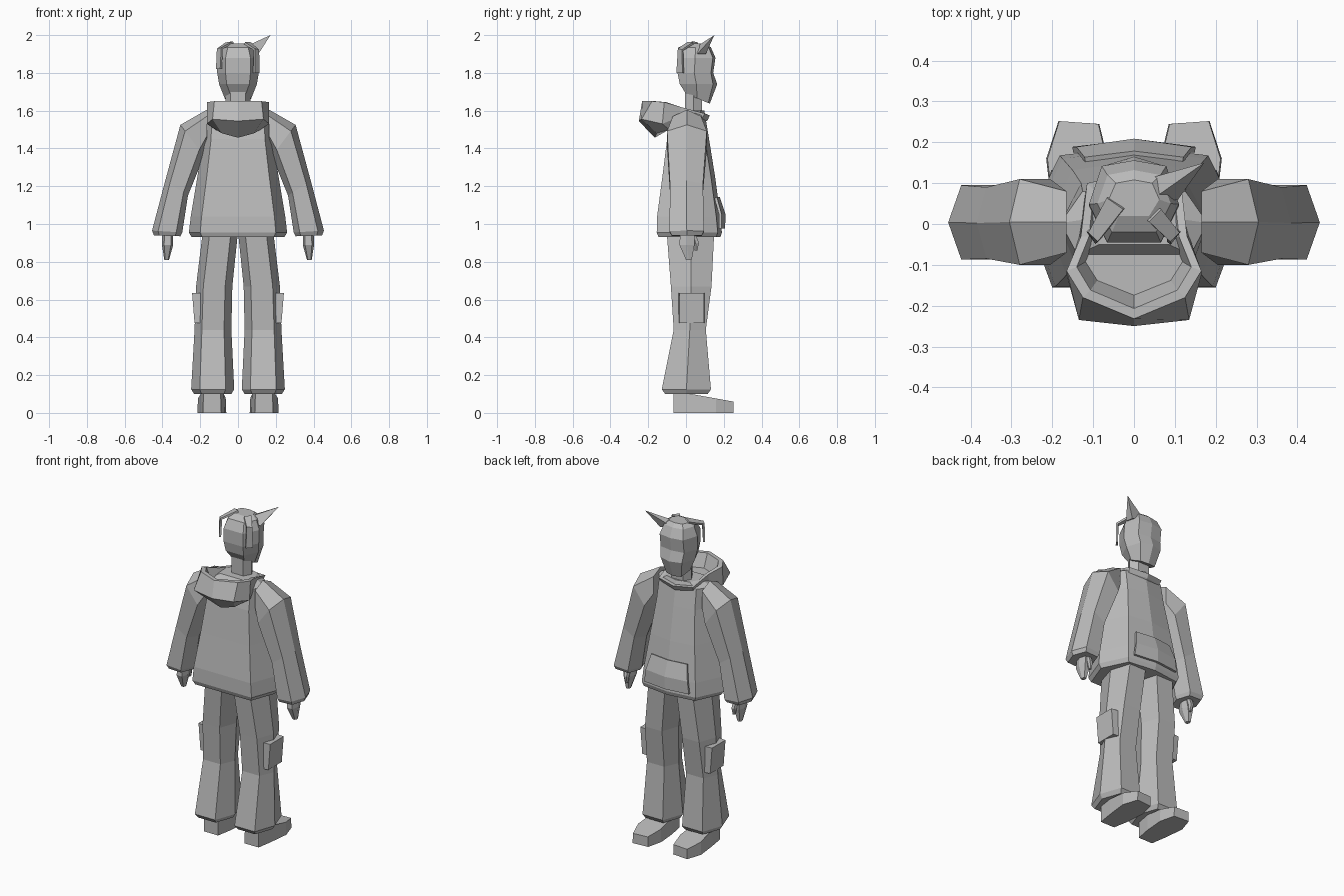
import bpy
import bmesh
from mathutils import Vector

cube = bpy.data.objects.get("Cube")
if cube:
    bpy.data.objects.remove(cube, do_unlink=True)

GREY = (0.5, 0.5, 0.5, 1)
grey = bpy.data.materials.new("plain grey")
grey.use_nodes = True
grey.diffuse_color = GREY
grey.node_tree.nodes["Principled BSDF"].inputs["Base Color"].default_value = GREY


def finish(name, bm, mirror=False, thickness=0):
    bmesh.ops.recalc_face_normals(bm, faces=bm.faces[:])
    mesh = bpy.data.meshes.new(name)
    bm.to_mesh(mesh)
    bm.free()
    mesh.materials.append(grey)
    obj = bpy.data.objects.new(name, mesh)
    bpy.context.collection.objects.link(obj)
    if thickness:
        solid = obj.modifiers.new("thickness", 'SOLIDIFY')
        solid.thickness = thickness
        solid.offset = 0
    if mirror:
        obj.modifiers.new("both sides", 'MIRROR').use_clip = False
    return obj


def loft(name, rings, mirror=False):
    """Skin closed rings of equal length and cap both ends."""
    bm = bmesh.new()
    loops = [[bm.verts.new(p) for p in ring] for ring in rings]
    for low, high in zip(loops, loops[1:]):
        for i in range(len(low)):
            j = (i + 1) % len(low)
            bm.faces.new((low[i], low[j], high[j], high[i]))
    bm.faces.new(loops[0])
    bm.faces.new(loops[-1])
    return finish(name, bm, mirror)


def sheet(name, rows, thickness):
    """Thin panel from a grid of points."""
    bm = bmesh.new()
    grid = [[bm.verts.new(p) for p in row] for row in rows]
    for top, low in zip(grid, grid[1:]):
        for i in range(len(top) - 1):
            bm.faces.new((top[i], top[i + 1], low[i + 1], low[i]))
    return finish(name, bm, thickness=thickness)


def ring(a, b, y0, y1, k=0.6, peak=None, tilt=0, front=None):
    """Six-sided section between points a and b (x, z), with optional front ridge."""
    a, b = Vector(a), Vector(b)
    mid, half = (a + b) / 2, (b - a) / 2
    yc = (y0 + y1) / 2
    kf = front or k
    flat = [(-1, yc), (-k, y0), (k, y0), (1, yc), (kf, y1)]
    if peak is not None:
        flat.append((0, y1 + peak))
    flat.append((-kf, y1))
    pts = []
    for t, y in flat:
        p = mid + half * t
        pts.append((p.x, y, p.y + tilt * (y - y0)))
    return pts


def level(x0, x1, y0, y1, z, **kw):
    return ring((x0, z), (x1, z), y0, y1, **kw)


# Jacket body, widening to the hem
loft("jacket_body", [
    level(-x, x, y0, y1, z, k=0.77, front=0.7, peak=0.022)
    for x, y0, y1, z in [
        (.245, -.145, .16, .93), (.26, -.155, .168, .955),
        (.25, -.153, .16, 1.04), (.215, -.125, .132, 1.25),
        (.185, -.1, .1, 1.45), (.18, -.075, .08, 1.57),
        (.11, -.05, .075, 1.6)]])

# Front pouch
sheet("front_pocket", [
    [(-x, side, z), (0, mid, z), (x, side, z)]
    for x, side, mid, z in [(.12, .157, .172, 1.14), (.14, .182, .202, 1.05),
                            (.15, .182, .2, .975)]], .014)

# Sleeves
loft("sleeves", [
    ring((.165, 1.43), (.165, 1.605), -.07, .08),
    ring((.18, 1.36), (.305, 1.525), -.1, .11),
    ring((.265, 1.15), (.385, 1.23), -.085, .09),
    ring((.295, .955), (.455, .965), -.087, .095),
    ring((.305, .935), (.445, .94), -.075, .083)], mirror=True)

# Hands and thumbs
loft("hands", [
    level(.345, .4, -.03, .045, .96), level(.343, .403, -.035, .045, .89),
    level(.365, .39, 0, .03, .81)], mirror=True)
loft("thumbs", [
    level(.35, .38, .02, .05, .95), level(.35, .38, .035, .068, .9),
    level(.355, .37, .045, .06, .86)], mirror=True)

# Trousers, flared at the hem
loft("trouser_legs", [
    level(x0, x1, y0, y1, z)
    for x0, x1, y0, y1, z in [
        (.035, .232, -.11, .115, .1), (.02, .248, -.128, .132, .125),
        (.035, .23, -.065, .105, .44), (.03, .222, -.08, .135, .67),
        (.003, .19, -.1, .148, .93), (.003, .18, -.09, .13, 1.0)]], mirror=True)

# Leg pockets
loft("leg_pockets", [
    [(x0, -.04, z), (x1, -.035, z), (x1, .095, z), (x0, .1, z)]
    for x0, x1, z in [(.18, .23, .475), (.18, .243, .635)]], mirror=True)

# Shoes with a sloping upper
sole = [(.09, -.065), (.185, -.065), (.2, .03), (.215, .16),
        (.185, .252), (.085, .245), (.062, .15), (.072, .03)]
loft("shoes", [
    [(x, y, 0) for x, y in sole],
    [(.138 + (x - .138) * .96, y, .105 - .18 * max(y, 0)) for x, y in sole]],
    mirror=True)

# Neck and head
loft("neck", [level(-.065, .065, -.005, .085, z) for z in (1.53, 1.72)])
loft("head", [
    level(-x, x, y0, y1, z, k=.6, front=.72, peak=p, tilt=t)
    for x, y0, y1, z, p, t in [
        (.07, 0, .118, 1.69, .008, -.42), (.1, -.033, .143, 1.74, .022, 0),
        (.11, -.045, .132, 1.8, .012, 0), (.11, -.045, .142, 1.88, .014, 0),
        (.09, -.02, .12, 1.935, .012, 0), (.062, .02, .1, 1.955, .008, 0)]])

# Hair: one pointed tuft and two locks folded over the back corners
bm = bmesh.new()
base = [bm.verts.new(p) for p in [(.03, .11, 1.93), (.03, .05, 1.935),
                                  (.108, .06, 1.9), (.1, .105, 1.9)]]
tip = bm.verts.new((.172, .15, 2.0))
bm.faces.new(base)
for i in range(4):
    bm.faces.new((base[i], base[(i + 1) % 4], tip))
finish("hair_tuft", bm)
sheet("right_hair_lock", [
    [(-.065, .065, 1.955), (-.025, .037, 1.962)],
    [(-.108, -.018, 1.925), (-.085, -.04, 1.93)],
    [(-.112, -.015, 1.82), (-.09, -.045, 1.82)]], .012)
sheet("left_hair_lock", [
    [(.065, .037, 1.957), (.035, .007, 1.957)],
    [(.108, -.018, 1.92), (.085, -.04, 1.925)],
    [(.11, -.015, 1.8), (.085, -.047, 1.8)]], .012)


# Lowered hood: closed shell from underside, over the rim, into the bowl
def mirrored(half):
    return half + [(-x, y, z) for x, y, z in half[-2:0:-1]]


rim = [(0, .125, 1.575), (.115, .1, 1.585), (.13, -.03, 1.62),
       (.165, -.115, 1.645), (.125, -.18, 1.65), (0, -.232, 1.65)]
body = [(0, .115, 1.55), (.11, .085, 1.56), (.135, -.03, 1.57),
        (.165, -.125, 1.53), (.135, -.235, 1.555), (0, -.25, 1.545)]
under = [(0, .07, 1.52), (.09, .05, 1.52), (.12, -.03, 1.52),
         (.12, -.09, 1.5), (.085, -.155, 1.48), (0, -.165, 1.457)]
inner = [(x * .85, -.04 + (y + .04) * .87, z) for x, y, z in rim]
bowl = [(x * .72, -.04 + (y + .04) * .7, 1.57) for x, y, z in rim]
loft("hood", [mirrored(r) for r in (under, body, rim, inner, bowl)])
